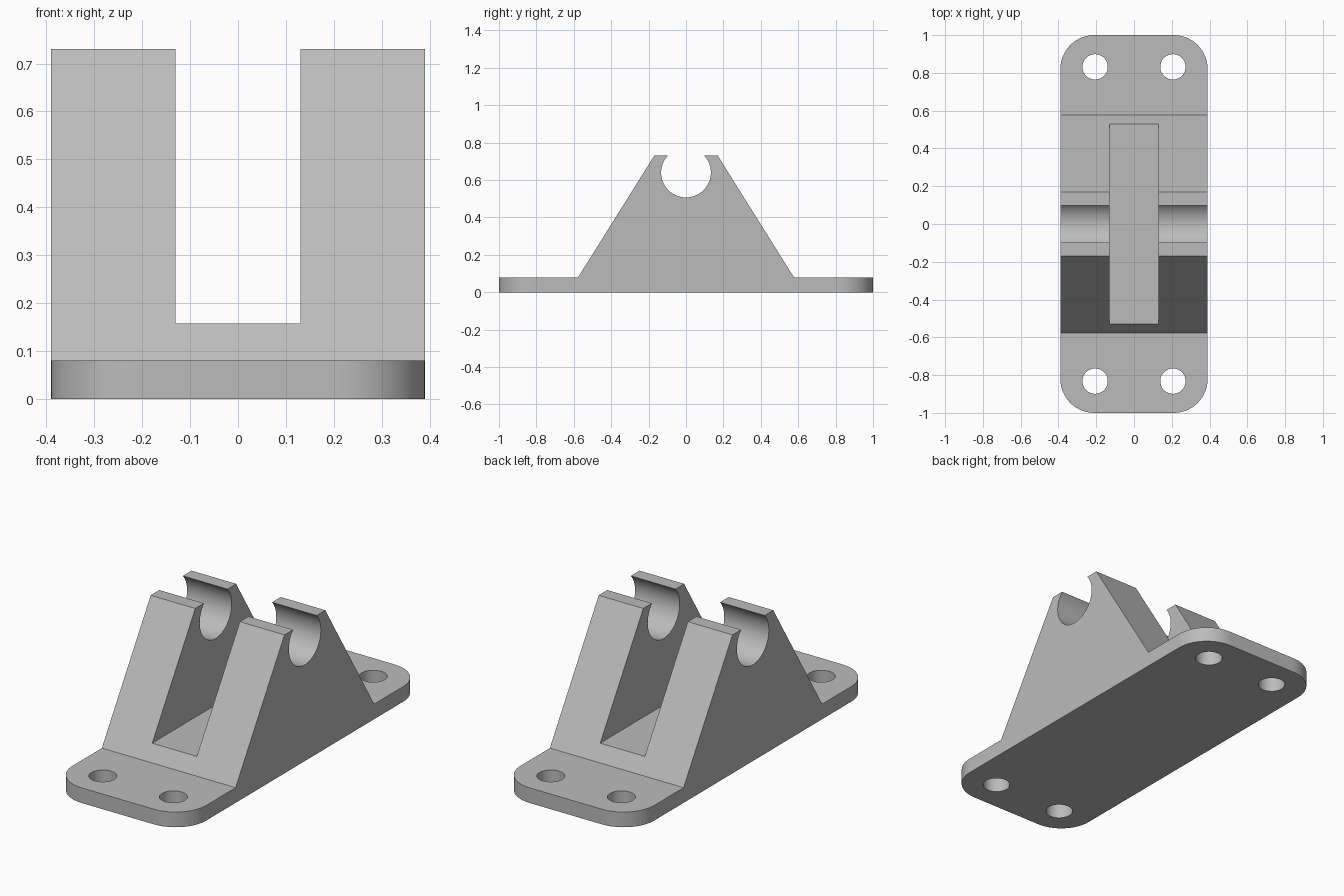
import bpy, bmesh, math
from mathutils import Matrix

cube = bpy.data.objects.get("Cube")
if cube:
    bpy.data.objects.remove(cube, do_unlink=True)

HALF_W, HALF_L = 0.39, 1.0
PLATE_T, TOP_Z = 0.08, 0.73
BORE_Z, BORE_R = 0.64, 0.133

grey = bpy.data.materials.new("light_grey")
grey.use_nodes = True
colour = (0.5, 0.5, 0.5, 1)
grey.diffuse_color = colour
grey.node_tree.nodes["Principled BSDF"].inputs["Base Color"].default_value = colour


def to_object(name, bm):
    bmesh.ops.recalc_face_normals(bm, faces=bm.faces)
    mesh = bpy.data.meshes.new(name)
    bm.to_mesh(mesh)
    bm.free()
    mesh.materials.append(grey)
    obj = bpy.data.objects.new(name, mesh)
    bpy.context.collection.objects.link(obj)
    return obj


def cut(target, cutter):
    cutter.hide_render = True
    mod = target.modifiers.new("cut", "BOOLEAN")
    mod.operation, mod.solver, mod.object = "DIFFERENCE", "EXACT", cutter
    bpy.ops.object.modifier_apply(modifier=mod.name)
    bpy.data.objects.remove(cutter, do_unlink=True)


# Side profile: plate, sloped shoulders and open bore
right = [(HALF_L, 0), (HALF_L, PLATE_T), (0.577, PLATE_T), (0.17, TOP_Z)]
mouth = math.asin((TOP_Z - BORE_Z) / BORE_R)
steps = 48
bore = []
for i in range(steps + 1):
    a = mouth - (math.pi + 2 * mouth) * i / steps
    bore.append((BORE_R * math.cos(a), BORE_Z + BORE_R * math.sin(a)))
profile = right + bore + [(-y, z) for y, z in reversed(right)]

# Extrude the profile across the width
bm = bmesh.new()
face = bm.faces.new([bm.verts.new((-HALF_W, y, z)) for y, z in profile])
ext = bmesh.ops.extrude_face_region(bm, geom=[face])
moved = [v for v in ext["geom"] if isinstance(v, bmesh.types.BMVert)]
bmesh.ops.translate(bm, verts=moved, vec=(2 * HALF_W, 0, 0))
bmesh.ops.recalc_face_normals(bm, faces=bm.faces)

# Round the four plate corners
corners = [e for e in bm.edges
           if all(abs(v.co.y) > 0.99 for v in e.verts)
           and abs(e.verts[0].co.z - e.verts[1].co.z) > 0.05]
bmesh.ops.bevel(bm, geom=corners, offset=0.18, offset_type="OFFSET",
                segments=16, profile=0.5, affect="EDGES")
bracket = to_object("pivot_bracket", bm)
bpy.context.view_layer.objects.active = bracket
bracket.select_set(True)

# Central slot between the two cheeks
bm = bmesh.new()
bmesh.ops.create_cube(bm, size=1, matrix=Matrix.Translation((0, 0, 0.657))
                      @ Matrix.Diagonal((0.26, 1.8, 1, 1)))
cut(bracket, to_object("slot_cutter", bm))

# Mounting holes
for sx in (-1, 1):
    for sy in (-1, 1):
        bm = bmesh.new()
        bmesh.ops.create_cone(bm, cap_ends=True, segments=48, radius1=0.067,
                              radius2=0.067, depth=0.4,
                              matrix=Matrix.Translation((sx * 0.206, sy * 0.832, 0)))
        cut(bracket, to_object("hole_cutter", bm))

bpy.ops.object.shade_smooth_by_angle(angle=math.radians(25))

# Keep the large planar faces flat beside the rounded ones
for poly in bracket.data.polygons:
    if max(abs(c) for c in poly.normal) > 0.9999:
        poly.use_smooth = False
